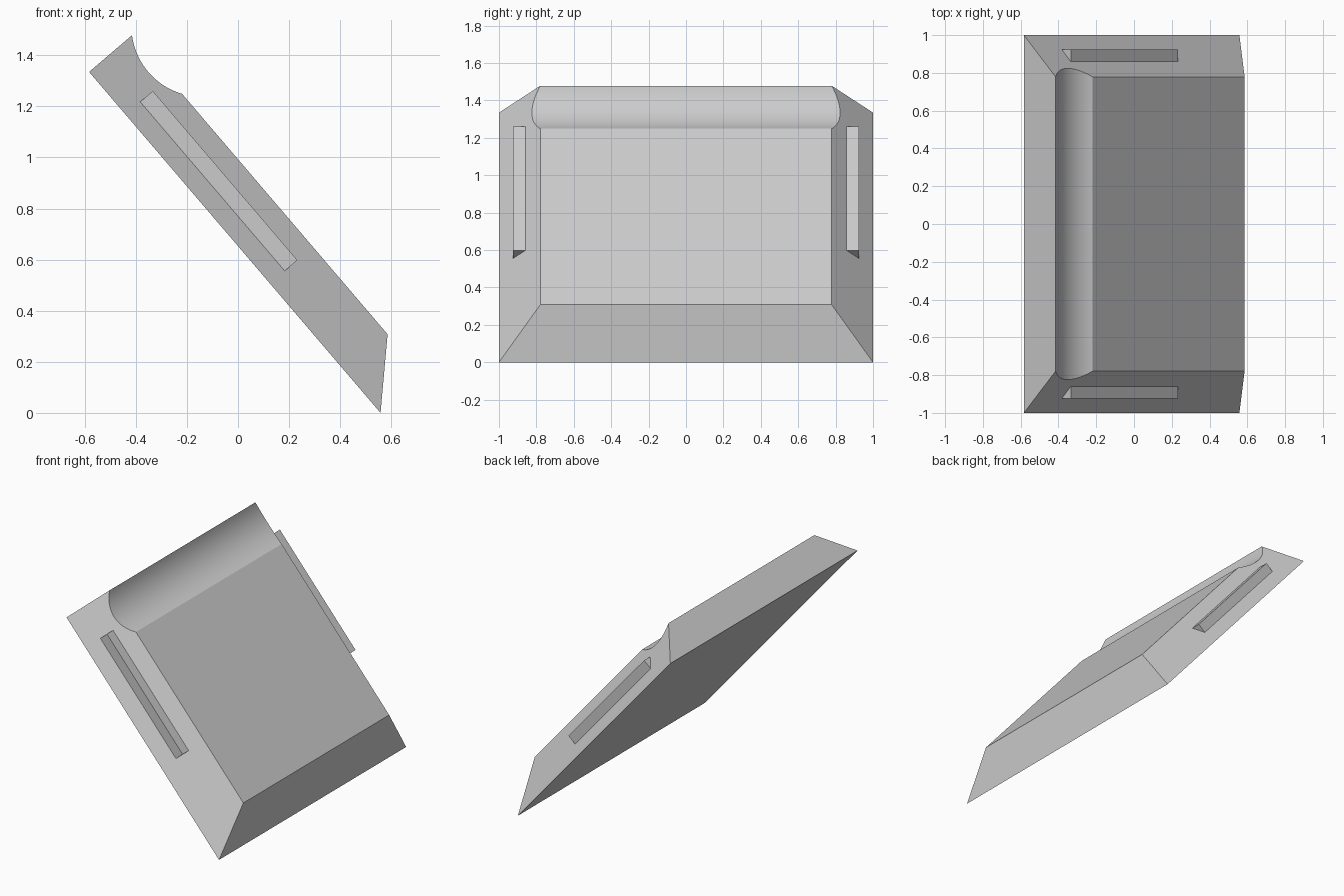
import bpy, bmesh, math
from mathutils import Vector

cube = bpy.data.objects.get("Cube")
if cube:
    bpy.data.objects.remove(cube, do_unlink=True)

grey = bpy.data.materials.new("plain grey")
grey.use_nodes = True
colour = (0.6, 0.6, 0.6, 1)
grey.diffuse_color = colour
grey.node_tree.nodes["Principled BSDF"].inputs["Base Color"].default_value = colour

# Frame of the tilted slab: along the slope, and up from its underside
top_edge = Vector((-0.583, 0, 1.335))
low_edge = Vector((0.558, 0, 0))
along = (low_edge - top_edge).normalized()
up = Vector((-along.z, 0, along.x))
LENGTH = (low_edge - top_edge).length
THICK = 0.221


def place(d, h, y):
    return top_edge + along * d + up * h + Vector((0, y, 0))


def loft(name, ring_a, ring_b):
    """Closed solid between two matching rings of points."""
    bm = bmesh.new()
    a = [bm.verts.new(p) for p in ring_a]
    b = [bm.verts.new(p) for p in ring_b]
    bm.faces.new(a)
    bm.faces.new(b[::-1])
    for i in range(len(a)):
        j = (i + 1) % len(a)
        bm.faces.new((a[j], a[i], b[i], b[j]))
    bmesh.ops.recalc_face_normals(bm, faces=bm.faces)
    mesh = bpy.data.meshes.new(name)
    bm.to_mesh(mesh)
    bm.free()
    mesh.materials.append(grey)
    obj = bpy.data.objects.new(name, mesh)
    bpy.context.collection.objects.link(obj)
    return obj


# Slab: bevelled sides at 45 degrees, with a rounded groove along the top end
groove, sag, steps = 0.302, 0.045, 20
radius = (groove ** 2 / 4 + sag ** 2) / (2 * sag)
half_angle = math.asin(groove / 2 / radius)
profile = [(0, 0)]
for i in range(steps + 1):
    t = half_angle * (2 * i / steps - 1)
    profile.append((groove / 2 + radius * math.sin(t),
                    THICK - sag + radius * (1 - math.cos(t))))
profile += [(1.54, THICK), (LENGTH, 0)]
slab = loft("slanted_slab",
            [place(d, h, -1 + h) for d, h in profile],
            [place(d, h, 1 - h) for d, h in profile])
bpy.ops.object.select_all(action='DESELECT')
slab.select_set(True)
bpy.context.view_layer.objects.active = slab
bpy.ops.object.shade_smooth_by_angle(angle=math.radians(15))

# Wedge-shaped grip rail on each sloping side
low, high = 0.076, 0.141
for side, name in ((-1, "right_grip_rail"), (1, "left_grip_rail")):
    section = [(1 - high, high), (1 - low, high), (1 - low, low),
               (0.98 - low, low), (0.98 - high, high)]
    loft(name,
         [place(0.219, h, side * y) for y, h in section],
         [place(1.09, h, side * y) for y, h in section])
